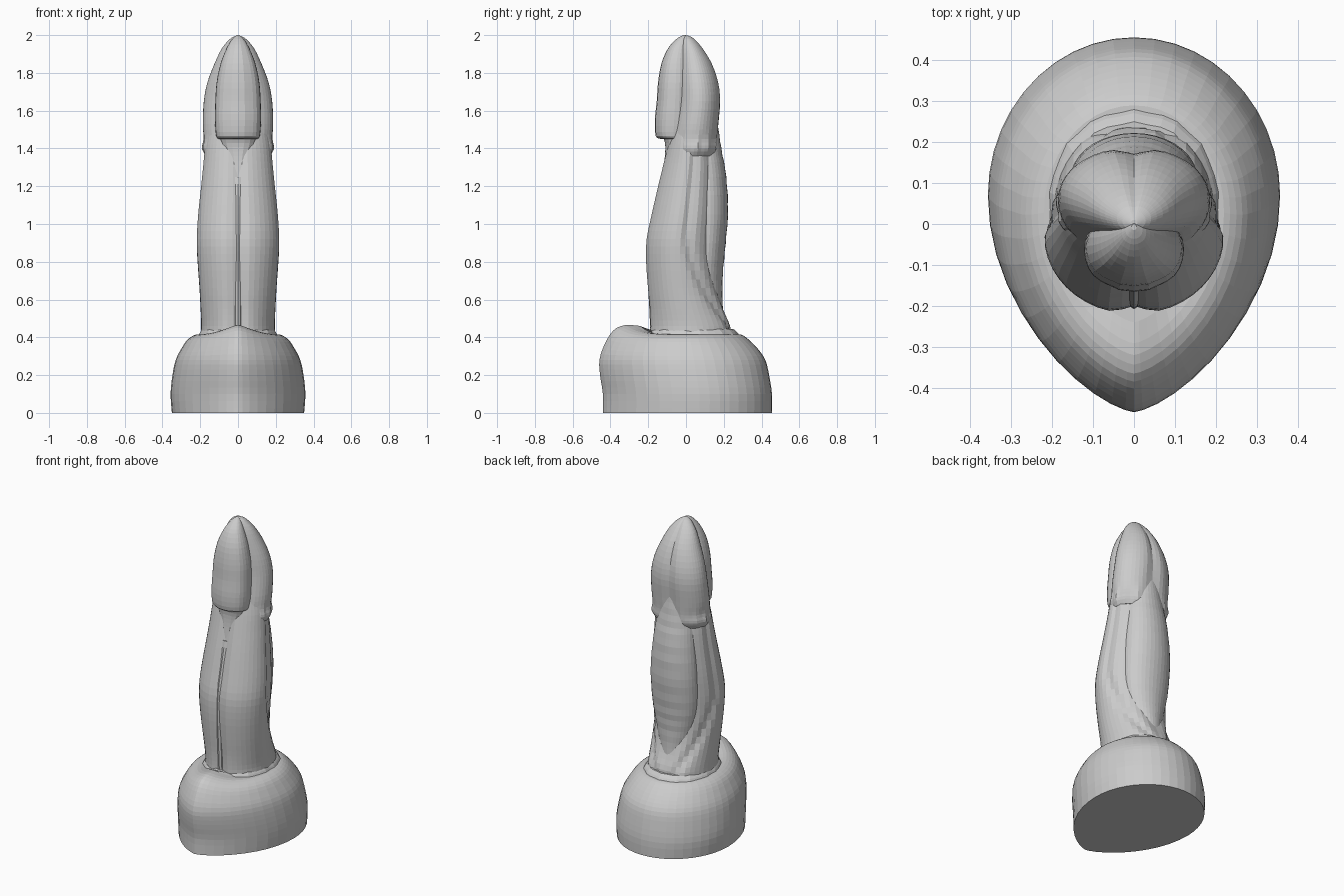
import bpy
import bmesh
from math import sin, cos, pi, exp, copysign

if "Cube" in bpy.data.objects:
    bpy.data.objects.remove(bpy.data.objects["Cube"], do_unlink=True)

# One plain grey for the whole sculpture
grey = bpy.data.materials.new("plain grey")
grey.use_nodes = True
grey.diffuse_color = (0.6, 0.6, 0.6, 1)
grey.node_tree.nodes["Principled BSDF"].inputs["Base Color"].default_value = grey.diffuse_color


def blend(keys, steps):
    """Smooth curve through the key sections."""
    out = []
    for i in range(len(keys) - 1):
        a, b = keys[max(i - 1, 0)], keys[i]
        c, d = keys[i + 1], keys[min(i + 2, len(keys) - 1)]
        for s in range(steps):
            t = s / steps
            out.append([q + t * (r - p) / 2
                        + t * t * (2 * p - 5 * q + 4 * r - w) / 2
                        + t ** 3 * (3 * q - p - 3 * r + w) / 2
                        for p, q, r, w in zip(a, b, c, d)])
    out.append(list(keys[-1]))
    return out


def dip(a, centre, width):
    return exp(-((a - centre) / width) ** 2)


def loft(name, keys, sides=36, steps=3, middle=0.5, power=1.0, carve=None, lift=None):
    """Skin sections of (height, front y, back y, half width); angle 0 is the front."""
    bm = bmesh.new()
    rings = []
    for z, front, back, half in blend(keys, steps):
        mid = front + middle * (back - front)
        ring = []
        for i in range(sides):
            a = 2 * pi * i / sides
            turn = min(a, 2 * pi - a)
            k = 1 - carve(turn, z) if carve else 1
            s, c = sin(a), cos(a)
            p = power if c > 0 else 1
            x = copysign(abs(s) ** p, s) * half * k
            y = mid - c * (mid - front if c > 0 else back - mid) * k
            ring.append(bm.verts.new((x, y, z + (lift(turn, z) if lift else 0))))
        rings.append(ring)
    for low, high in zip(rings, rings[1:]):
        for i in range(sides):
            j = (i + 1) % sides
            bm.faces.new((low[i], low[j], high[j], high[i]))
    bm.faces.new(rings[0][::-1])
    bm.faces.new(rings[-1])
    bmesh.ops.recalc_face_normals(bm, faces=bm.faces)
    mesh = bpy.data.meshes.new(name)
    bm.to_mesh(mesh)
    bm.free()
    mesh.materials.append(grey)
    obj = bpy.data.objects.new(name, mesh)
    bpy.context.collection.objects.link(obj)
    return obj


# Egg-shaped base with a pointed front and a raised front lip
loft("base",
     [(0, -.44, .455, .35), (.1, -.44, .455, .357), (.2, -.455, .44, .347),
      (.28, -.458, .42, .33), (.34, -.43, .38, .3), (.39, -.385, .33, .265),
      (.415, -.32, .29, .22), (.41, -.24, .25, .18)],
     sides=44, middle=.57, power=1.4,
     lift=lambda a, z: .05 * dip(a, 0, .6) * min(1, max(0, z - .28) / .12))

# Folded collar where the shaft leaves the base
loft("collar",
     [(.37, -.22, .285, .215), (.415, -.21, .28, .21), (.445, -.19, .25, .19)],
     carve=lambda a, z: .025 * sin(9 * a) * sin(5 * a))


# Main shaft: front channel, and side grooves sweeping backwards as they descend
def shaft_carve(a, z):
    channel = .11 * dip(a, 0, .17)
    sweep = 1.75 + 1.0 * max(0, (.95 - z) / .5) ** 1.5
    return channel + .07 * dip(a, sweep, .14) + .08 * dip(a, pi, .3)


loft("shaft",
     [(.38, -.2, .26, .2), (.46, -.197, .25, .195), (.55, -.2, .21, .198),
      (.66, -.21, .175, .204), (.8, -.22, .16, .214), (.92, -.217, .16, .22),
      (1.05, -.19, .165, .213), (1.2, -.155, .165, .197), (1.32, -.125, .16, .185),
      (1.42, -.1, .145, .175), (1.5, -.08, .13, .16)],
     sides=44, carve=shaft_carve)

# Ribbed column along the back, tapering to a point under the hood
loft("back_column",
     [(.42, 0, .21, .09), (.55, 0, .195, .09), (.7, 0, .193, .125),
      (.85, 0, .205, .15), (1.05, 0, .222, .155), (1.25, 0, .213, .14),
      (1.4, 0, .187, .12), (1.55, 0, .165, .085), (1.7, 0, .145, .04),
      (1.78, .05, .125, .01)],
     steps=4, carve=lambda a, z: .012 * sin(z * 75) * dip(a, pi, .9))

# Slim cord inside the front channel
loft("front_cord",
     [(.42, -.188, -.12, .022), (.6, -.197, -.12, .022), (.8, -.208, -.12, .022),
      (.95, -.2, -.12, .022), (1.1, -.168, -.1, .022), (1.25, -.135, -.08, .03)],
     sides=10)

# Wedge-shaped fold below the head
loft("front_wedge",
     [(1.2, -.135, -.06, .012), (1.28, -.125, -.04, .04), (1.36, -.115, -.03, .062),
      (1.43, -.115, -.03, .088), (1.49, -.14, -.03, .1)],
     sides=16, carve=lambda a, z: .08 * dip(a, 0, .3))


# Hood: two rear lobes parted by a groove that widens downwards
def hood_carve(a, z):
    parting = .14 * dip(a, pi, .16 + .5 * max(0, 1.75 - z))
    crinkle = .02 * sin(14 * a) * dip(z, 1.42, .05)
    return parting + crinkle


loft("hood",
     [(1.36, -.09, .165, .17), (1.4, -.09, .178, .19), (1.45, -.085, .178, .182),
      (1.53, -.07, .182, .186), (1.65, -.05, .188, .181), (1.75, -.045, .175, .162),
      (1.85, -.04, .14, .124), (1.93, -.03, .09, .085), (1.98, -.02, .045, .042),
      (1.998, -.005, .01, .008)],
     sides=44, carve=hood_carve)

# Front lobe of the head, boxy with a creased nose
loft("front_lobe",
     [(1.45, -.13, .03, .1), (1.465, -.16, .03, .115), (1.55, -.165, .04, .122),
      (1.65, -.155, .04, .12), (1.75, -.148, .04, .113), (1.85, -.13, .03, .092),
      (1.93, -.095, .02, .06), (1.98, -.05, .01, .03), (2.0, -.015, .0, .006)],
     sides=28, power=.8, carve=lambda a, z: .05 * dip(a, .5, .25))
